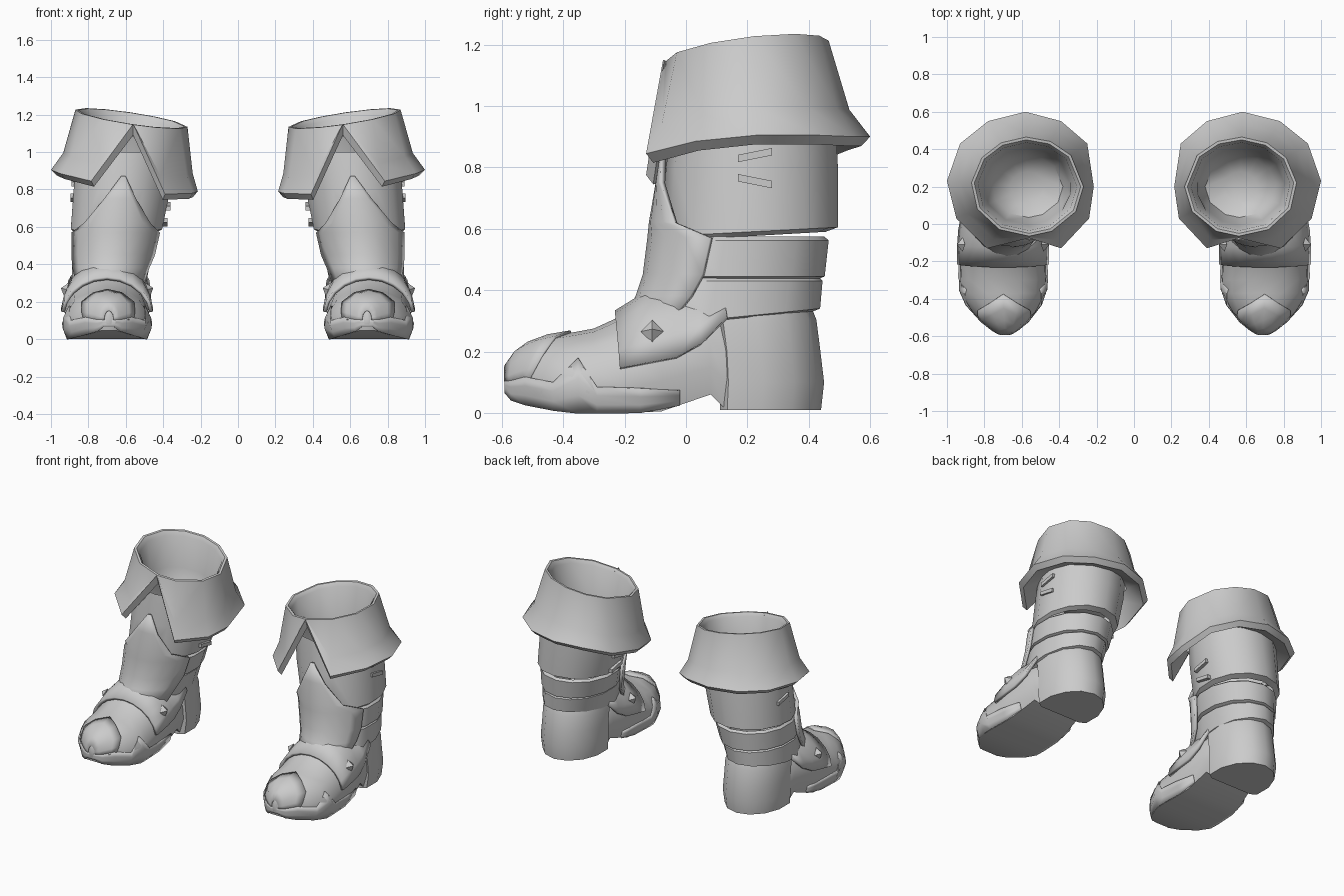
import bpy, bmesh
from math import sin, cos, radians, pi
from mathutils import Vector

if "Cube" in bpy.data.objects:
    bpy.data.objects.remove(bpy.data.objects["Cube"])


def finish(name, bm, thick=0, angle=38):
    """Turn a bmesh into an object, mirrored to make the second boot."""
    bmesh.ops.recalc_face_normals(bm, faces=bm.faces[:])
    me = bpy.data.meshes.new(name)
    bm.to_mesh(me)
    bm.free()
    ob = bpy.data.objects.new(name, me)
    bpy.context.collection.objects.link(ob)
    bpy.ops.object.select_all(action='DESELECT')
    bpy.context.view_layer.objects.active = ob
    ob.select_set(True)
    bpy.ops.object.shade_smooth_by_angle(angle=radians(angle))
    if thick:
        so = ob.modifiers.new("thickness", 'SOLIDIFY')
        so.thickness = thick
        so.offset = 0
    ob.modifiers.new("pair", 'MIRROR').use_mirror_merge = False
    return ob


def loft(name, rings, closed=True, caps=(False, False), thick=0, angle=38):
    bm = bmesh.new()
    vs = [[bm.verts.new(p) for p in r] for r in rings]
    n = len(rings[0])
    for a, b in zip(vs, vs[1:]):
        for i in range(n if closed else n - 1):
            j = (i + 1) % n
            bm.faces.new((a[i], a[j], b[j], b[i]))
    if caps[0]:
        bm.faces.new(vs[0])
    if caps[1]:
        bm.faces.new(vs[-1])
    return finish(name, bm, thick, angle)


def oval(z, x0, x1, y0, y1, angles, tilt=0):
    cx, cy, rx, ry = (x0 + x1) / 2, (y0 + y1) / 2, (x1 - x0) / 2, (y1 - y0) / 2
    return [(cx + rx * cos(radians(a)), cy + ry * sin(radians(a)),
             z + tilt * sin(radians(a))) for a in angles]


FULL = [i * 360 / 14 + 270 for i in range(14)]

# Shaft with overlapping bands stepping in towards the ankle
leg = [(1.0, .33, .865, -.04, .485, 0), (.80, .355, .885, -.065, .495, 0),
       (.59, .40, .90, -.08, .495, .015), (.575, .43, .88, -.07, .455, .015)]
band_1 = [(.575, .43, .88, -.08, .45, 0), (.562, .415, .895, -.09, .465, 0),
          (.445, .445, .895, -.115, .452, 0), (.435, .47, .87, -.11, .43, 0)]
band_2 = [(.445, .475, .87, -.11, .43, 0), (.43, .46, .89, -.12, .445, 0),
          (.31, .485, .895, -.16, .437, .03), (.295, .51, .86, -.15, .40, .03)]
for name, rows in (("shaft", leg), ("upper_ankle_band", band_1), ("lower_ankle_band", band_2)):
    loft(name, [oval(*r[:5], FULL, r[5]) for r in rows])

# Pointed shin guard over the front of the shaft
guard = [(.87, .345, .88, -.072, .50, 2), (.75, .37, .89, -.09, .50, 18),
         (.62, .39, .90, -.112, .50, 42), (.57, .41, .897, -.117, .49, 70),
         (.45, .435, .90, -.132, .47, 68), (.38, .46, .90, -.155, .46, 64),
         (.28, .48, .89, -.205, .44, 56)]
loft("shin_guard", [oval(*r[:5], [270 + r[5] * k / 4 for k in range(-4, 5)]) for r in guard],
     closed=False, thick=.018)

# Folded cuff: hem outline runs round from the front notch
hem = [(.56, -.075, 1.15), (.785, -.13, .845), (.95, .03, .885), (1.0, .23, .905),
       (.93, .43, .905), (.78, .55, .90), (.58, .60, .90), (.39, .55, .885),
       (.25, .43, .84), (.215, .20, .79), (.24, .03, .78), (.39, -.13, .775)]
C = Vector((.57, .20, 0))


def rim(rx, ry, dz=0):
    out = []
    for x, y, z in hem:
        d = Vector((x - C.x, y - C.y))
        d = Vector((d.x / rx, d.y / ry)).normalized()
        px, py = C.x + rx * d.x, C.y + ry * d.y
        out.append(Vector((px, py, 1.18 + .15 * (px - C.x) + .12 * (py - C.y) + dz)))
    return out


top = rim(.30, .265)
edge = [Vector(p) for p in hem]
flare = []
for t, e in zip(top, edge):
    p = t.lerp(e, .5)
    p.z = t.z + (e.z - t.z) * .72
    flare.append(p)
under = [C + (e - C) * .93 for e in edge]
for u, e in zip(under, edge):
    u.z = e.z - .03
under[0].z -= .03
inner = rim(.275, .24, -.17)
for p, e in zip(inner, under):
    p.z = max(e.z + .05, .92)
loft("folded_cuff", [rim(.09, .08, -.42), rim(.19, .165, -.37), rim(.235, .205, -.22),
                     rim(.265, .235, -.025), rim(.285, .25, 0), top, flare, edge, under, inner],
     caps=(True, False), angle=46)

# Foot: cross-sections from heel to toe (y, centre x, half width, bottom, top)
foot = [(.28, .685, .165, .02, .34), (.12, .69, .192, .02, .40), (.08, .69, .20, .06, .42),
        (-.08, .70, .225, .005, .40), (-.18, .70, .228, .0, .33), (-.30, .70, .233, .0, .275),
        (-.37, .70, .230, .0, .262), (-.47, .695, .172, .015, .245),
        (-.535, .69, .105, .03, .215), (-.575, .69, .05, .045, .175), (-.592, .69, .015, .08, .14)]
SIDE = [(.88, 0), (1, .25), (.97, .48), (.76, .78), (.38, .96), (0, 1)]


def section(y):
    for a, b in zip(foot, foot[1:]):
        if b[0] <= y <= a[0]:
            f = (a[0] - y) / (a[0] - b[0])
            return [p + (q - p) * f for p, q in zip(a, b)]
    return foot[-1]


def foot_point(y, s, side=1, grow=0.0):
    """Point on the foot: s runs from 0 at the sole to 5 at the top."""
    _, cx, w, z0, z1 = section(y)
    i = min(int(s), 4)
    (u0, v0), (u1, v1) = SIDE[i], SIDE[i + 1]
    u, v = u0 + (u1 - u0) * (s - i), v0 + (v1 - v0) * (s - i)
    return (cx + side * u * (w + grow), y, z0 + v * (z1 - z0 + grow))


loft("foot", [[foot_point(r[0], s) for s in range(6)] +
              [foot_point(r[0], s, -1) for s in range(4, -1, -1)] for r in foot], caps=(True, True))

# Heel block: rounded at the back, cut flat where it meets the arch
heel = [(.34, .495, .875, -.08, .405), (.29, .485, .885, -.07, .425), (.20, .485, .885, -.06, .438),
        (.10, .48, .89, -.06, .45), (.01, .49, .88, -.06, .44)]
loft("heel", [[(x, max(y, .11), z + (.06 * (y - .2) if z > .28 else 0))
               for x, y, z in oval(*r, FULL)] for r in heel], caps=(True, True))

# Zigzag rand running round the lower edge of the foot
zigzag = [(-.02, .5), (-.15, .9), (-.29, 1.2), (-.35, 2.6), (-.43, 1.5),
          (-.52, 1.9), (-.565, 1.8), (-.585, 1.7)]
path = [(y, s, 1) for y, s in zigzag] + [(y, s, -1) for y, s in reversed(zigzag)]
loft("rand", [[foot_point(y, s * k / 3, d, .003) for k in range(4)] for y, s, d in path],
     closed=False, thick=.014, angle=30)

# Peaked toe cap
levels = (1.6, 2.3, 3, 4, 5)
arc = [(s, 1) for s in levels] + [(s, -1) for s in levels[-2::-1]]
back = dict(zip(levels, (-.51, -.49, -.46, -.425, -.375)))
loft("toe_cap", [[foot_point(back[s] + (-.588 - back[s]) * t, s, d, .003) for s, d in arc]
                 for t in (0, .35, .65, .85, 1)], closed=False, thick=.01, angle=35)

# Instep strap wrapping over the foot, with pointed ends
strap = [(-.215, .70, .236, .145, .325), (-.11, .70, .236, .165, .39),
         (-.03, .70, .230, .18, .415), (.05, .695, .220, .225, .40), (.135, .69, .208, .31, .39)]
rows = []
for y, cx, w, z0, z1 in strap:
    row = []
    for k in range(11):
        a = pi * k / 10
        row.append((cx + w * cos(a) * (1 - .06 * sin(a)), y - .012 * sin(a),
                    z0 + (z1 - z0) * sin(a)))
    rows.append(row)
loft("instep_strap", rows, closed=False, thick=.02)

# Pyramid studs on the strap
for name, x, d in (("outer_stud", .922, 1), ("inner_stud", .478, -1)):
    bm = bmesh.new()
    y, z, r = -.11, .265, .038
    base = [bm.verts.new((x - d * (.006 + q * .35), y + p, z + q))
            for p, q in ((r, 0), (0, r), (-r, 0), (0, -r))]
    tip = bm.verts.new((x + d * .025, y, z + .008))
    for i in range(4):
        bm.faces.new((base[i], base[(i + 1) % 4], tip))
    bm.faces.new(base)
    finish(name, bm, angle=10)

# Short stitched bars on both sides of the shaft
bars = [(.875, .225, .84, .2), (.88, .225, .755, -.2), (.376, .20, .71, .2), (.393, .20, .625, -.2)]
for x, y, z, slope in bars:
    bm = bmesh.new()
    bmesh.ops.create_cube(bm, size=1)
    for v in bm.verts:
        p = v.co.copy()
        v.co = (x + p.x * .03, y + p.y * .11, z + p.z * .024 + slope * p.y * .11)
    finish("stitch_bar", bm)
